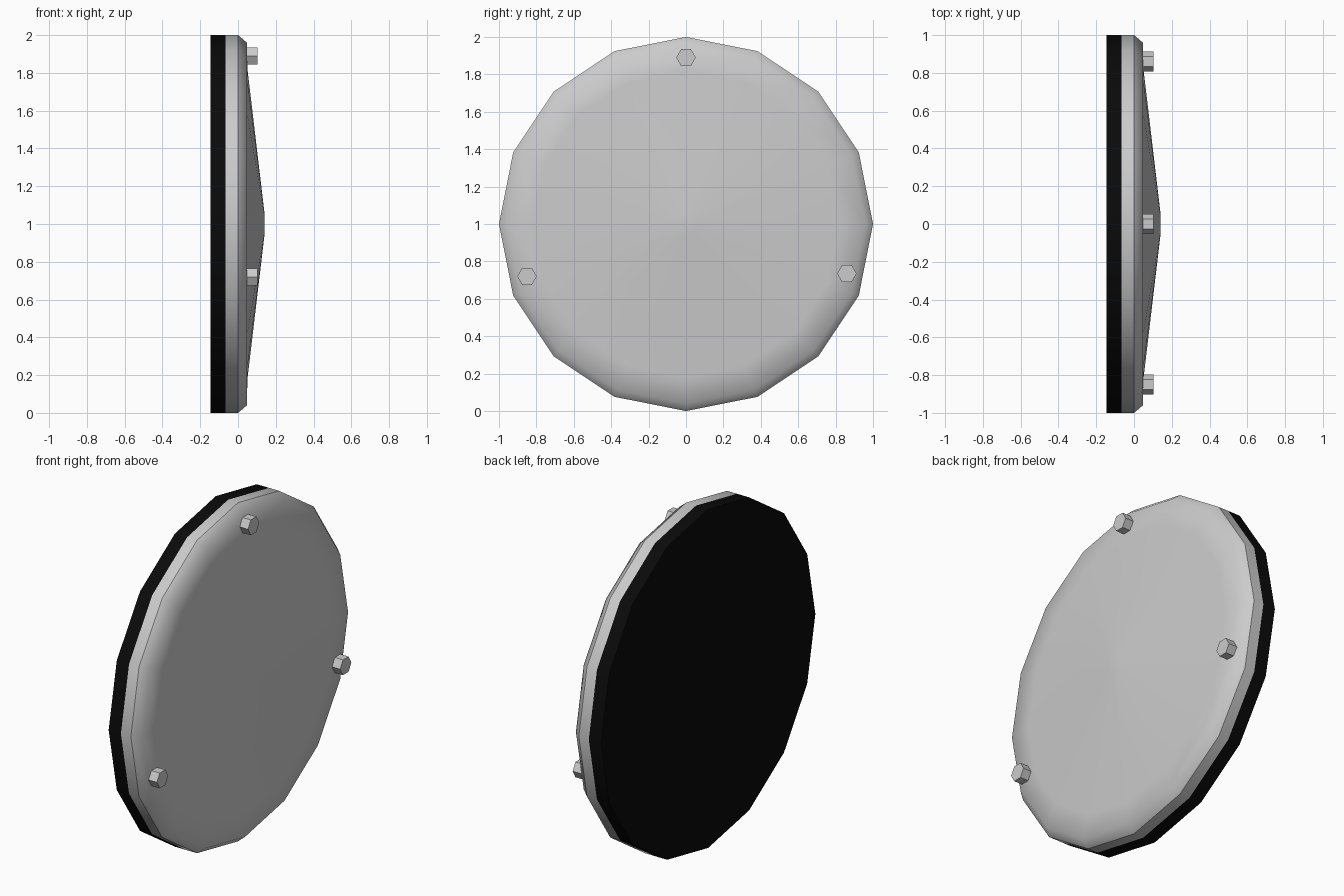
import bpy, bmesh
from math import sin, cos, pi, radians

if "Cube" in bpy.data.objects:
    bpy.data.objects.remove(bpy.data.objects["Cube"])


def turned(name, profile, sides, y=0, z=1, cap_start=False, cap_end=False,
           sharp_rings=(), smooth=True):
    """Revolve (x, radius) points about an axis parallel to x."""
    bm = bmesh.new()
    rings = [[bm.verts.new((x, y + r * cos(2 * pi * i / sides),
                            z + r * sin(2 * pi * i / sides)))
              for i in range(sides)] for x, r in profile]
    for a, b in zip(rings, rings[1:]):
        for i in range(sides):
            j = (i + 1) % sides
            f = bm.faces.new((a[i], a[j], b[j], b[i]))
            f.smooth = smooth
    if cap_start:
        bm.faces.new(rings[0][::-1])
    if cap_end:
        bm.faces.new(rings[-1]).smooth = smooth
    for k in sharp_rings:
        for i in range(sides):
            bm.edges.get((rings[k][i], rings[k][(i + 1) % sides])).smooth = False
    bmesh.ops.recalc_face_normals(bm, faces=bm.faces)
    # make sure normals of open shells point away from the axis
    f = bm.faces[:][0]
    c = f.calc_center_median()
    if f.normal.y * (c.y - y) + f.normal.z * (c.z - z) < 0:
        bmesh.ops.reverse_faces(bm, faces=bm.faces)
    mesh = bpy.data.meshes.new(name)
    bm.to_mesh(mesh)
    bm.free()
    obj = bpy.data.objects.new(name, mesh)
    bpy.context.collection.objects.link(obj)
    return obj


# Domed grey cover with a chamfered rim
turned("domed_cover", [(-0.065, 1), (0, 1), (0.047, 0.96), (0.05, 0.82), (0.14, 0.06)],
       16, cap_end=True, sharp_rings=(1,))

# Black backing disc
black = bpy.data.materials.new("black")
black.diffuse_color = (0.003, 0.003, 0.003, 1)
black.use_nodes = True
black.node_tree.nodes["Principled BSDF"].inputs["Base Color"].default_value = black.diffuse_color
back = turned("backing_disc", [(-0.145, 1), (-0.065, 1)], 16, cap_start=True,
              sharp_rings=(0,))
back.data.materials.append(black)

# Three hexagonal bolt heads on the rim
for n, (y, z) in enumerate([(0, 1.89), (0.86, 0.735), (-0.85, 0.72)]):
    turned(f"bolt_{n + 1}", [(0.045, 0.052), (0.102, 0.052)], 6, y, z,
           cap_start=True, cap_end=True, smooth=False)
